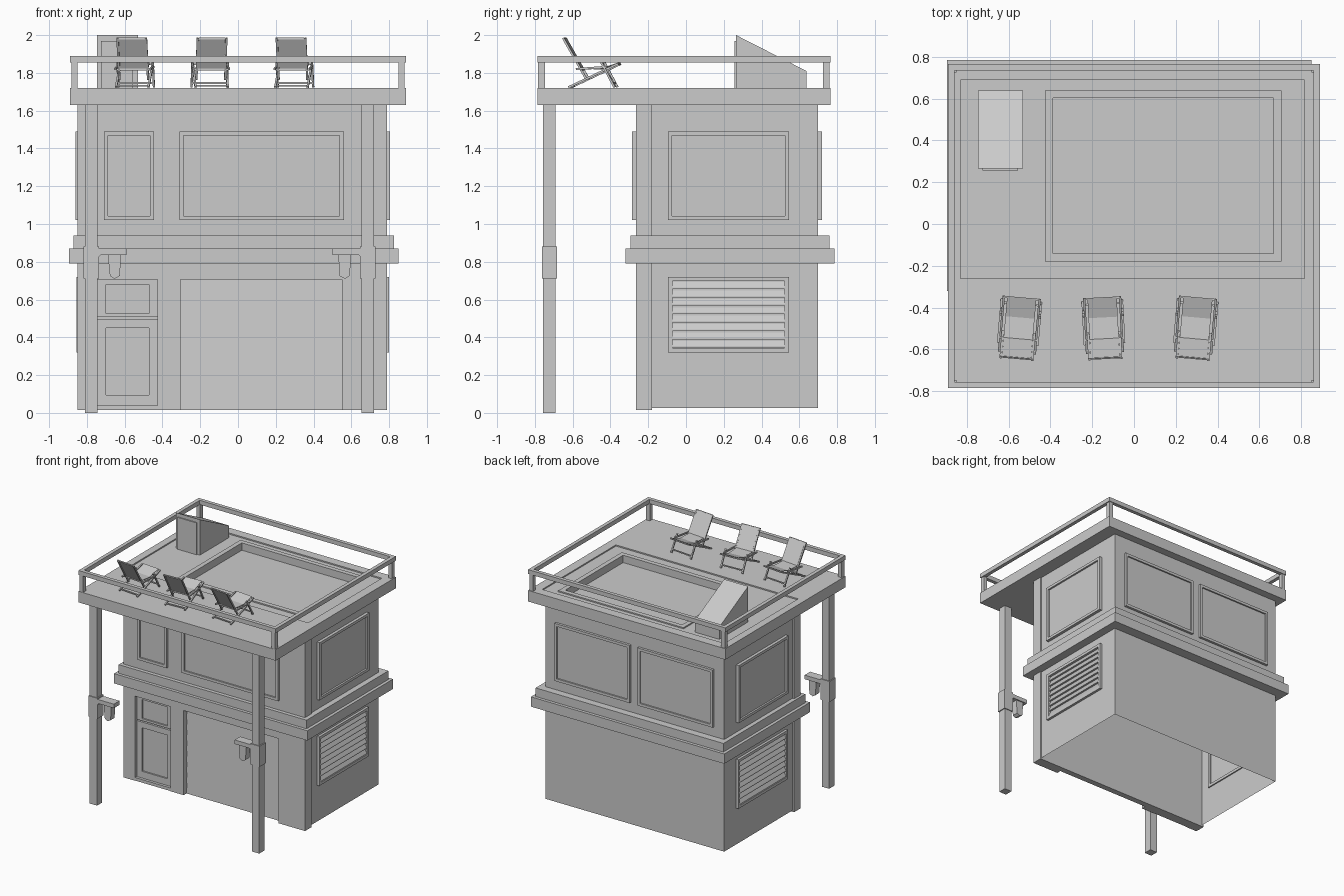
import bpy, bmesh, math
from mathutils import Vector, Matrix

if "Cube" in bpy.data.objects:
    bpy.data.objects.remove(bpy.data.objects["Cube"])

MAP = {'x': lambda u, v, w: (w, u, v),
       'y': lambda u, v, w: (u, w, v),
       'z': lambda u, v, w: (u, v, w)}


def finish(name, bm):
    bmesh.ops.recalc_face_normals(bm, faces=bm.faces)
    me = bpy.data.meshes.new(name)
    bm.to_mesh(me)
    bm.free()
    ob = bpy.data.objects.new(name, me)
    bpy.context.collection.objects.link(ob)
    return ob


def add_prism(bm, pts, a, b, axis):
    f = MAP[axis]
    lo = [bm.verts.new(f(u, v, a)) for u, v in pts]
    hi = [bm.verts.new(f(u, v, b)) for u, v in pts]
    bm.faces.new(lo)
    bm.faces.new(hi)
    n = len(pts)
    for i in range(n):
        j = (i + 1) % n
        bm.faces.new((lo[i], lo[j], hi[j], hi[i]))


def prism(name, pts, a, b, axis):
    bm = bmesh.new()
    add_prism(bm, pts, a, b, axis)
    return finish(name, bm)


def corners(r):
    u0, u1, v0, v1 = r
    return [(u0, v0), (u1, v0), (u1, v1), (u0, v1)]


def box(name, x0, x1, y0, y1, z0, z1):
    return prism(name, corners((x0, x1, y0, y1)), z0, z1, 'z')


def ring(name, outer, inner, a, b, axis):
    bm = bmesh.new()
    f = MAP[axis]
    o, i, O, I = [[bm.verts.new(f(u, v, w)) for u, v in corners(r)]
                  for w in (a, b) for r in (outer, inner)]
    for k in range(4):
        m = (k + 1) % 4
        for p, q in ((o, i), (O, I), (o, O), (i, I)):
            bm.faces.new((p[k], p[m], q[m], q[k]))
    return finish(name, bm)


def inset(r, d):
    return (r[0] + d, r[1] - d, r[2] + d, r[3] - d)


def window(name, r, wall, out, axis):
    ring(name + "_frame", r, inset(r, 0.022), wall - out * 0.5, wall + out, axis)
    prism(name + "_pane", corners(inset(r, 0.02)), wall - out * 0.5, wall + out * 0.4, axis)


# hollow body shell, open underneath
bm = bmesh.new()
add_prism(bm, corners((-0.835, 0.78, -0.18, 0.70)), 0.025, 1.635, 'z')
bm.faces.ensure_lookup_table()
low = min(bm.faces, key=lambda f: f.calc_center_median().z)
bmesh.ops.delete(bm, geom=[low], context='FACES_ONLY')
finish("body_shell", bm)

# front wall with door and shutter openings
prism("front_wall", [(-0.85, 0.015), (-0.745, 0.015), (-0.745, 0.705), (-0.425, 0.705),
                     (-0.425, 0.015), (-0.305, 0.015), (-0.305, 0.705), (0.55, 0.705),
                     (0.55, 0.015), (0.79, 0.015), (0.79, 1.635), (-0.85, 1.635)],
      -0.265, -0.18, 'y')

# ledges between floors
hole = (-0.83, 0.775, -0.25, 0.69)
ring("ledge_lower", (-0.895, 0.85, -0.32, 0.785), hole, 0.79, 0.87, 'z')
ring("ledge_upper", (-0.87, 0.825, -0.295, 0.76), hole, 0.87, 0.94, 'z')

# two-part door
box("door_threshold", -0.745, -0.425, -0.262, -0.18, 0.015, 0.04)
for name, z0, z1, p0, p1 in (("door_lower", 0.04, 0.497, 0.095, 0.45),
                             ("door_upper", 0.507, 0.705, 0.525, 0.68)):
    ring(name + "_frame", (-0.745, -0.425, z0, z1), (-0.70, -0.47, p0, p1), -0.24, -0.18, 'y')
    box(name + "_panel", -0.70, -0.47, -0.228, -0.18, p0, p1)

# roller shutter slats, each stepping slightly at its lower edge
step = (0.705 - 0.015) / 8
pts = [(-0.18, 0.015)]
for i in range(8):
    z = 0.015 + i * step
    pts += [(-0.228, z), (-0.222, z + step)]
pts.append((-0.18, 0.705))
prism("shutter", pts, -0.305, 0.55, 'x')

# upper floor windows
Z0, Z1 = 1.02, 1.49
window("front_window_small", (-0.71, -0.445, Z0, Z1), -0.265, -0.02, 'y')
window("front_window_large", (-0.31, 0.56, Z0, Z1), -0.265, -0.02, 'y')
window("back_window_a", (-0.745, -0.065, Z0, Z1), 0.70, 0.02, 'y')
window("back_window_b", (0.005, 0.685, Z0, Z1), 0.70, 0.02, 'y')

# side windows and louvres
for side, wall, s in (("left", -0.835, -1), ("right", 0.78, 1)):
    window(side + "_window", (-0.095, 0.545, Z0, Z1), wall, s * 0.024, 'x')
    r = (-0.095, 0.545, 0.32, 0.72)
    ring(side + "_louvre_frame", r, inset(r, 0.023), wall - s * 0.01, wall + s * 0.02, 'x')
    bm = bmesh.new()
    for i in range(8):
        z = 0.345 + i * 0.0445
        add_prism(bm, [(wall, z), (wall + s * 0.016, z), (wall + s * 0.016, z + 0.008),
                       (wall, z + 0.036)], -0.072, 0.522, 'y')
    finish(side + "_louvre_slats", bm)

# roof slab, inset deck and sunken pool
slab = (-0.89, 0.89, -0.785, 0.765)
deck = (-0.83, 0.815, -0.26, 0.69)
pool = (-0.425, 0.705, -0.18, 0.64)
ring("roof_slab", slab, deck, 1.63, 1.72, 'z')
ring("roof_deck", deck, inset(pool, 0.038), 1.63, 1.71, 'z')
ring("pool_rim", pool, inset(pool, 0.038), 1.71, 1.72, 'z')
box("pool_floor", -0.39, 0.67, -0.145, 0.605, 1.63, 1.66)

# railing
ring("railing", slab, inset(slab, 0.03), 1.855, 1.89, 'z')
for i, (x, y) in enumerate(corners((-0.866, 0.866, -0.765, 0.742))):
    box("railing_post_%d" % i, x - 0.016, x + 0.016, y - 0.018, y + 0.018, 1.715, 1.86)

# stair hatch on the roof
prism("stair_hatch", [(0.265, 1.70), (0.638, 1.70), (0.638, 1.81), (0.265, 2.0)],
      -0.747, -0.53, 'x')
box("hatch_door", -0.725, -0.555, 0.256, 0.27, 1.71, 1.97)

# front columns with lamp brackets
for side, cx, s in (("left", -0.776, 1), ("right", 0.688, -1)):
    cy = -0.723
    box(side + "_column", cx - 0.033, cx + 0.033, cy - 0.033, cy + 0.033, 0, 1.635)
    box(side + "_collar", cx - 0.041, cx + 0.041, cy - 0.04, cy + 0.04, 0.712, 0.88)
    arm = [(0.03, 0.87), (0.187, 0.87), (0.187, 0.837), (0.05, 0.837), (0.03, 0.815)]
    prism(side + "_bracket_arm", [(cx + s * u, z) for u, z in arm], cy - 0.036, cy + 0.036, 'y')
    lamp = [(0.09, 0.84), (0.155, 0.84), (0.155, 0.805), (0.15, 0.725), (0.122, 0.71),
            (0.098, 0.725), (0.09, 0.805)]
    prism(side + "_lamp", [(cx + s * u, z) for u, z in lamp], cy - 0.026, cy + 0.026, 'y')


# deck chairs
def beam(bm, p, q, t=0.011):
    p, q = Vector(p), Vector(q)
    d = q - p
    m = (Matrix.Translation((p + q) / 2) @ d.to_track_quat('Z', 'X').to_matrix().to_4x4()
         @ Matrix.Diagonal((t, t, d.length, 1)))
    bmesh.ops.create_cube(bm, size=1, matrix=m)


bm = bmesh.new()
for s in (-1, 1):
    for w, a, b in ((0.076, (-0.145, 0.265), (-0.02, 0.045)),
                    (0.086, (-0.115, 0.004), (0.148, 0.128)),
                    (0.094, (0.06, 0.135), (0.13, 0.004)),
                    (0.094, (-0.075, 0.10), (0.09, 0.112))):
        beam(bm, (s * w, *a), (s * w, *b))
for w, y, z in ((0.076, -0.142, 0.26), (0.086, 0.145, 0.126), (0.086, -0.10, 0.012),
                (0.094, 0.118, 0.026), (0.09, -0.05, 0.098)):
    beam(bm, (-w, y, z), (w, y, z), 0.009)
frame = finish("chair_frame", bm)
line = [(-0.143, 0.262), (-0.052, 0.102), (0.05, 0.098), (0.145, 0.13)]
fabric = prism("chair_fabric", line + [(y + 0.003, z + 0.005) for y, z in reversed(line)],
               -0.07, 0.07, 'x')
for i, (x, rot) in enumerate(((-0.55, -5), (-0.145, 3), (0.293, -5))):
    for src in (frame, fabric):
        ob = src if i == 0 else src.copy()
        if i:
            bpy.context.collection.objects.link(ob)
        ob.location = (x, -0.5, 1.72)
        ob.rotation_euler.z = math.radians(rot)
